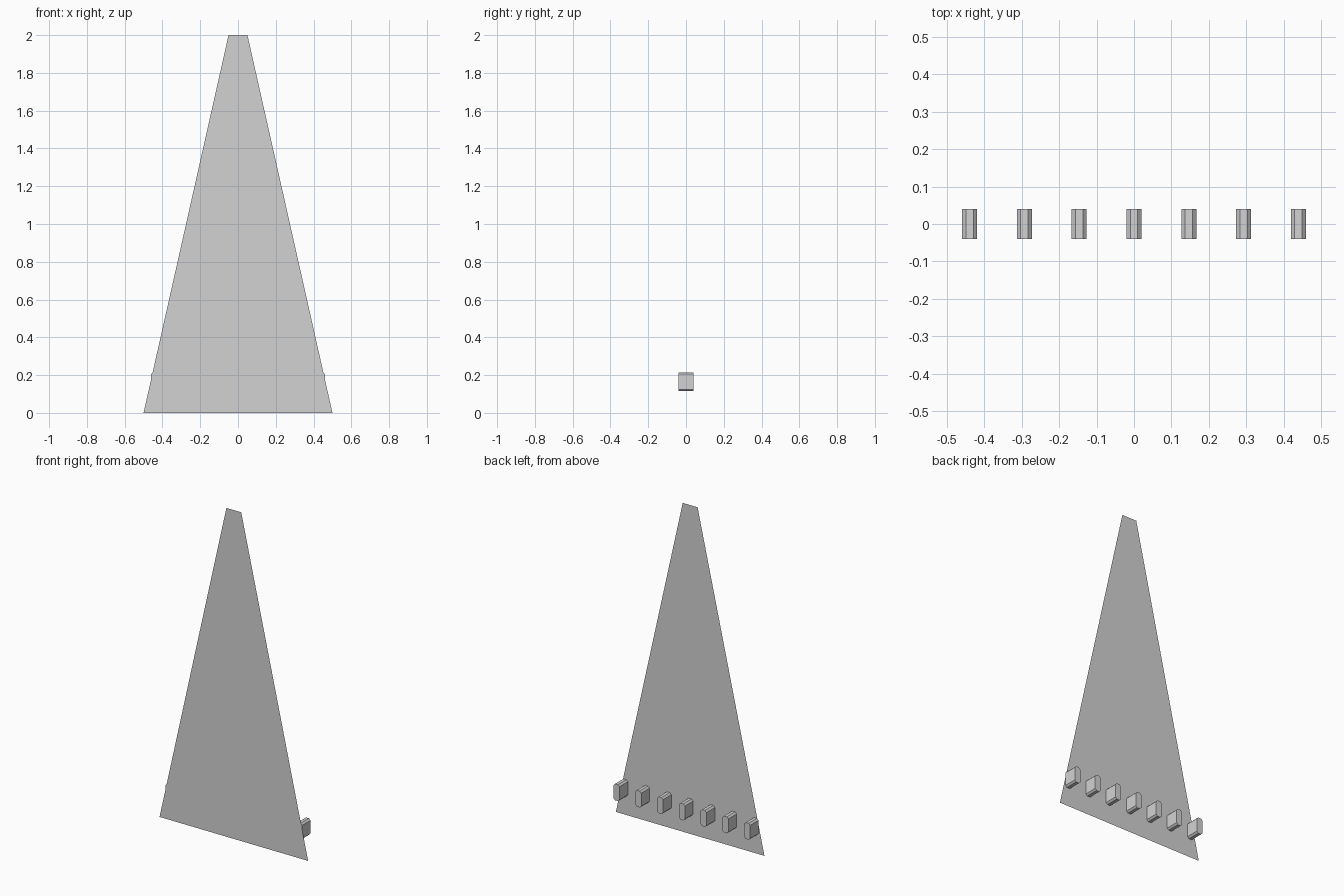
import bpy
import bmesh

cube = bpy.data.objects.get("Cube")
if cube:
    bpy.data.objects.remove(cube, do_unlink=True)

# One plain grey for everything
grey = bpy.data.materials.new("light_grey")
grey.use_nodes = True
grey.diffuse_color = (0.65, 0.65, 0.65, 1)
grey.node_tree.nodes["Principled BSDF"].inputs["Base Color"].default_value = grey.diffuse_color

FRONT, BACK = -0.04, 0.04


def profile_object(name, outline, depth=0, location=(0, 0, 0)):
    """Make a flat xz outline facing the front, extruded backwards if depth is given."""
    bm = bmesh.new()
    face = bm.faces.new([bm.verts.new((x, 0, z)) for x, z in outline])
    if depth:
        new = bmesh.ops.extrude_face_region(bm, geom=[face], use_keep_orig=True)["geom"]
        moved = [v for v in new if isinstance(v, bmesh.types.BMVert)]
        bmesh.ops.translate(bm, verts=moved, vec=(0, depth, 0))
        bmesh.ops.recalc_face_normals(bm, faces=bm.faces)
    mesh = bpy.data.meshes.new(name)
    bm.to_mesh(mesh)
    bm.free()
    mesh.materials.append(grey)
    obj = bpy.data.objects.new(name, mesh)
    obj.location = location
    bpy.context.collection.objects.link(obj)
    return obj


# Tall tapering sheet
profile_object("tapered_panel", [(-0.5, 0), (0.5, 0), (0.05, 2), (-0.05, 2)],
               location=(0, FRONT, 0))

# Row of upright studs with clipped corners on the back of the sheet
w, h, c = 0.02, 0.05, 0.01
stud = [(-w, c - h), (c - w, -h), (w - c, -h), (w, c - h),
        (w, h - c), (w - c, h), (c - w, h), (-w, h - c)]
for i in range(7):
    profile_object(f"stud_{i + 1}", stud, BACK - FRONT,
                   ((i - 3) * 0.1465, FRONT, 0.165))
